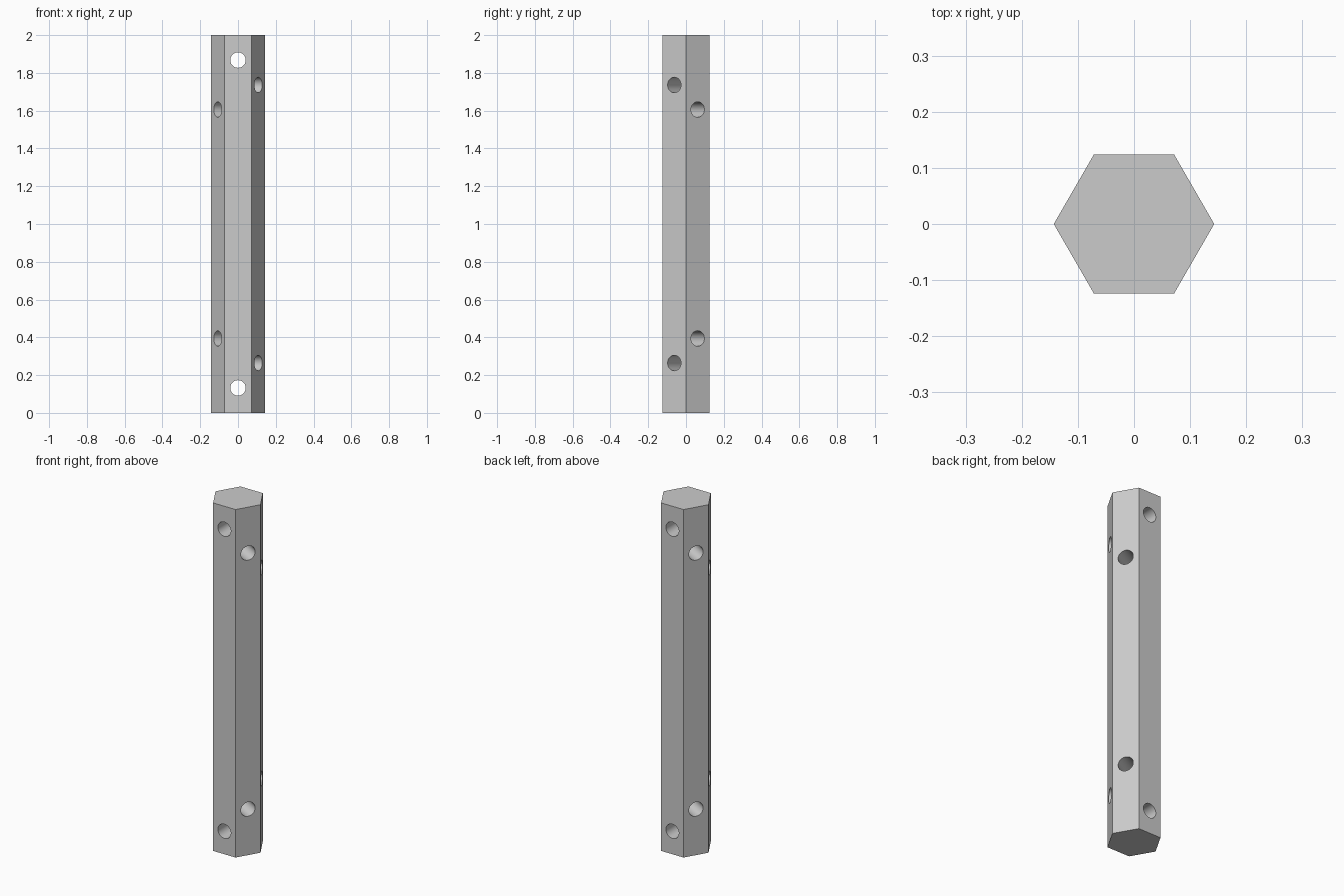
import bpy
import math

cube = bpy.data.objects.get("Cube")
if cube:
    bpy.data.objects.remove(cube, do_unlink=True)

LENGTH = 2.0
CORNER_RADIUS = 0.143
HOLE_RADIUS = 0.041

grey = bpy.data.materials.new("plain_grey")
grey.use_nodes = True
colour = (0.6, 0.6, 0.6, 1)
grey.diffuse_color = colour
grey.node_tree.nodes["Principled BSDF"].inputs["Base Color"].default_value = colour

# Hexagonal bar, flat sides facing front and back
bpy.ops.mesh.primitive_cylinder_add(vertices=6, radius=CORNER_RADIUS, depth=LENGTH,
                                    location=(0, 0, LENGTH / 2),
                                    rotation=(0, 0, math.radians(30)))
bar = bpy.context.object
bar.name = "hexagonal_bar"
bpy.ops.object.transform_apply(location=True, rotation=True, scale=True)
bar.data.materials.append(grey)


def drill(name, z, angle):
    """Cut a through hole square to the side that faces the given angle."""
    bpy.ops.mesh.primitive_cylinder_add(vertices=48, radius=HOLE_RADIUS, depth=0.5,
                                        location=(0, 0, z),
                                        rotation=(math.pi / 2, 0, math.radians(angle)))
    cutter = bpy.context.object
    cutter.name = name
    cutter.hide_render = True
    cutter.data.materials.append(grey)
    mod = bar.modifiers.new(name, "BOOLEAN")
    mod.operation = "DIFFERENCE"
    mod.solver = "EXACT"
    mod.object = cutter
    bpy.context.view_layer.objects.active = bar
    bpy.ops.object.modifier_apply(modifier=mod.name)
    bpy.data.objects.remove(cutter, do_unlink=True)


# Three pairs of cross holes, one pair per opposing set of sides
for inset, angle in ((0.132, 0), (0.264, 60), (0.394, -60)):
    drill("bottom_hole", inset, angle)
    drill("top_hole", LENGTH - inset, angle)

# Smooth hole walls, crisp bar edges
bpy.ops.object.select_all(action="DESELECT")
bar.select_set(True)
bpy.context.view_layer.objects.active = bar
bpy.ops.object.shade_smooth_by_angle(angle=math.radians(30))
